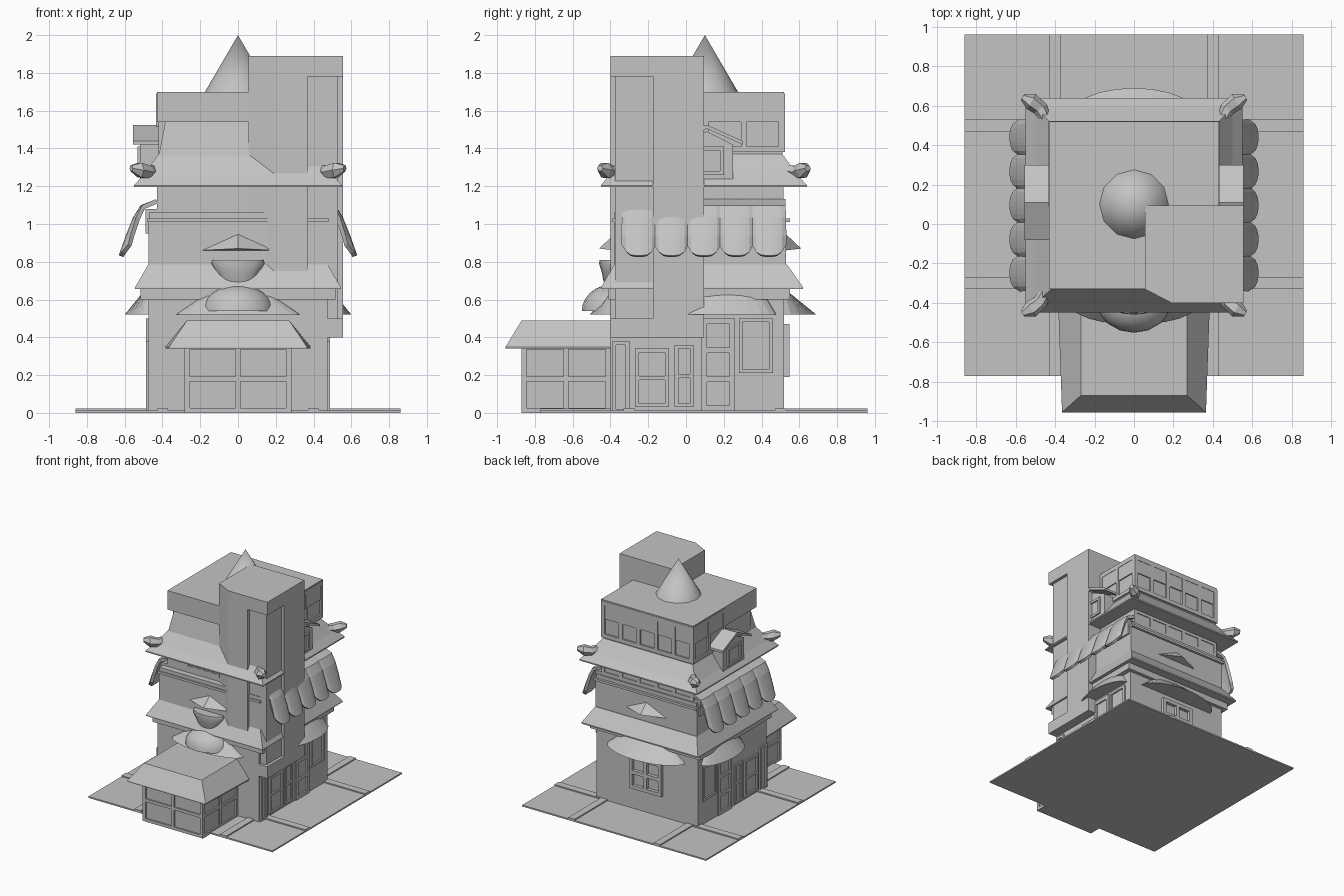
import bpy, bmesh, math

if "Cube" in bpy.data.objects:
    bpy.data.objects.remove(bpy.data.objects["Cube"])

mat = bpy.data.materials.new("plain_grey")
mat.diffuse_color = (0.55, 0.55, 0.55, 1)
mat.use_nodes = True
mat.node_tree.nodes["Principled BSDF"].inputs["Base Color"].default_value = mat.diffuse_color


def make(name, verts, faces, smooth=False):
    me = bpy.data.meshes.new(name)
    me.from_pydata(verts, [], faces)
    bm = bmesh.new()
    bm.from_mesh(me)
    bmesh.ops.recalc_face_normals(bm, faces=bm.faces)
    bm.to_mesh(me)
    bm.free()
    me.materials.append(mat)
    for p in me.polygons:
        p.use_smooth = smooth
    ob = bpy.data.objects.new(name, me)
    bpy.context.collection.objects.link(ob)
    return ob


def loft(name, rings, smooth=False):
    """Closed skin through rings with equal point counts."""
    n = len(rings[0])
    faces = [tuple(range(n))[::-1], tuple(range((len(rings) - 1) * n, len(rings) * n))]
    for r in range(len(rings) - 1):
        for i in range(n):
            j = (i + 1) % n
            faces.append((r * n + i, r * n + j, (r + 1) * n + j, (r + 1) * n + i))
    return make(name, [p for ring in rings for p in ring], faces, smooth)


def prism(name, poly, z0, z1):
    return loft(name, [[(x, y, z) for x, y in poly] for z in (z0, z1)])


def tiers(name, *levels):
    """Stacked rectangles: half width, y min, y max, z."""
    return loft(name, [[(-w, a, z), (w, a, z), (w, b, z), (-w, b, z)] for w, a, b, z in levels])


def box(name, x0, x1, y0, y1, z0, z1):
    return prism(name, [(x0, y0), (x1, y0), (x1, y1), (x0, y1)], z0, z1)


def place(side, u, d, z):
    return {"front": (u, -d, z), "back": (u, d, z), "right": (d, u, z), "left": (-d, u, z)}[side]


def frame(name, side, d, u0, u1, z0, z1, cols=1, rows=1, t=0.02, out=0.012):
    """Window frame bars standing off a wall at distance d."""
    bars = [(u0 + (u1 - u0 - t) * i / cols, u0 + (u1 - u0 - t) * i / cols + t, z0, z1) for i in range(cols + 1)]
    bars += [(u0, u1, z0 + (z1 - z0 - t) * i / rows, z0 + (z1 - z0 - t) * i / rows + t) for i in range(rows + 1)]
    vs, fs = [], []
    for a, b, c, e in bars:
        k = len(vs)
        vs += [place(side, u, q, z) for q in (d - 0.01, d + out) for u, z in ((a, c), (b, c), (b, e), (a, e))]
        fs += [tuple(k + i for i in f) for f in
               ((0, 1, 2, 3), (4, 5, 6, 7), (0, 1, 5, 4), (1, 2, 6, 5), (2, 3, 7, 6), (3, 0, 4, 7))]
    return make(name, vs, fs)


def fan_awning(name, side, d, c, half, out, z0, z1, top=0.55):
    """Bowed canopy fixed to a wall."""
    n = 12
    low = [place(side, c - half * math.cos(math.pi * i / n), d + out * math.sin(math.pi * i / n), z0) for i in range(n + 1)]
    high = [place(side, c - half * top * math.cos(math.pi * i / n), d + 0.02 * math.sin(math.pi * i / n), z1) for i in range(n + 1)]
    return loft(name, [low, high])


# Ground slab and kerbs
box("ground_slab", -0.86, 0.86, -0.77, 0.96, 0, 0.012)
for s in (-1, 1):
    a, b = sorted((s * 0.37, s * 0.43))
    box("kerb_back", a, b, 0.47, 0.96, 0.005, 0.022)
    box("kerb_front", a, b, -0.77, -0.27, 0.005, 0.022)
    a, b = sorted((s * 0.43, s * 0.86))
    box("kerb_side_back", a, b, 0.47, 0.53, 0.005, 0.022)
    box("kerb_side_front", a, b, -0.33, -0.27, 0.005, 0.022)

# Storeys
tiers("ground_floor", (0.475, -0.40, 0.52, 0), (0.475, -0.40, 0.52, 0.62))
tiers("floor_band", (0.515, -0.41, 0.55, 0.60), (0.515, -0.41, 0.55, 0.66))
tiers("lower_skirt_roof", (0.545, -0.45, 0.62, 0.655), (0.545, -0.45, 0.62, 0.665), (0.475, -0.38, 0.535, 0.785))
tiers("second_floor", (0.475, -0.38, 0.53, 0.66), (0.475, -0.38, 0.53, 1.01))
tiers("cornice", (0.48, -0.39, 0.55, 1.01), (0.48, -0.39, 0.55, 1.03), (0.47, -0.38, 0.53, 1.03), (0.47, -0.38, 0.53, 1.06))
tiers("third_floor", (0.43, -0.33, 0.51, 1.05), (0.43, -0.33, 0.51, 1.25))
tiers("upper_skirt_roof", (0.55, -0.45, 0.64, 1.195), (0.55, -0.45, 0.64, 1.205),
      (0.50, -0.405, 0.59, 1.26), (0.42, -0.33, 0.51, 1.37))
tiers("front_mansard", (0.42, -0.335, 0, 1.36), (0.385, -0.30, 0, 1.54))
tiers("attic", (0.42, -0.27, 0.51, 1.3), (0.42, -0.27, 0.51, 1.6))
tiers("roof_block", (0.43, -0.33, 0.52, 1.54), (0.43, -0.33, 0.52, 1.70)).hide_render = False

# Corner tower with chamfer and recessed corner
full = [(0.055, -0.33), (0.19, -0.40), (0.555, -0.40), (0.555, 0.095), (0.055, 0.095)]
notch = [(0.055, -0.33), (0.19, -0.40), (0.37, -0.40), (0.37, -0.375), (0.53, -0.375),
         (0.53, -0.175), (0.555, -0.175), (0.555, 0.095), (0.055, 0.095)]
prism("tower_foot", full, 0.40, 0.50)
prism("tower_shaft", notch, 0.50, 1.78)
prism("tower_head", full, 1.78, 1.89)

# Cone on the roof
n = 12
ring = [(0.175 * math.cos(2 * math.pi * i / n), 0.10 + 0.175 * math.sin(2 * math.pi * i / n), 1.70) for i in range(n)]
make("roof_cone", ring + [(0, 0.10, 2.0)], [(i, (i + 1) % n, n) for i in range(n)], True)

# Attic and third floor window rows
frame("attic_windows_back", "back", 0.515, -0.43, 0.43, 1.38, 1.69, 5, 1, 0.035, 0.008)
frame("third_windows_back", "back", 0.505, -0.43, 0.43, 1.06, 1.20, 5, 1, 0.03)
frame("third_windows_front", "front", 0.325, -0.25, 0.06, 1.10, 1.20, 4, 1, 0.02)
for s in ("left", "right"):
    frame("attic_windows_" + s, s, 0.425, 0.09, 0.52, 1.38, 1.69, 2, 1, 0.03, 0.008)

# Dormers with gabled roofs
for s, side in ((-1, "left"), (1, "right")):
    gable = [(-0.03, 1.22), (0.25, 1.22), (0.25, 1.42), (0.11, 1.49), (-0.03, 1.42)]
    loft("dormer_" + side, [[(s * x, y, z) for y, z in gable] for x in (0.38, 0.52)])
    cover = [(-0.08, 1.42), (0.11, 1.505), (0.30, 1.42), (0.30, 1.44), (0.11, 1.525), (-0.08, 1.44)]
    loft("dormer_roof_" + side, [[(s * x, y, z) for y, z in cover] for x in (0.38, 0.555)])
    frame("dormer_window_" + side, side, 0.52, 0.02, 0.20, 1.26, 1.41, 1, 1)

# Curled finials on the upper skirt corners
path = [(0.43, 0.50, 1.29, 0.025), (0.475, 0.585, 1.275, 0.038), (0.52, 0.62, 1.285, 0.045), (0.565, 0.645, 1.295, 0.018)]
tang = [(0.45, 0.9), (0.6, 0.8), (0.85, 0.5), (0.85, 0.5)]
for sx in (-1, 1):
    for sy in (-1, 1):
        rings = []
        for (x, y, z, r), (tx, ty) in zip(path, tang):
            ringp = []
            for k in range(6):
                a = math.pi * k / 3
                u = r * math.cos(a)
                ringp.append((sx * (x - u * ty), sy * (y + u * tx - 0.095) + 0.095, z + r * math.sin(a)))
            rings.append(ringp)
        loft("corner_finial", rings)

# Scalloped side awnings, five lobes each
prof = [(0.43, 1.12), (0.50, 1.09), (0.53, 1.03), (0.562, 0.93), (0.59, 0.83)]
cols = 8
for s in (-1, 1):
    for lobe in range(5):
        y0 = -0.335 + lobe * 0.172
        vs, fs = [], []
        for r, (x, z) in enumerate(prof):
            for i in range(cols + 1):
                t = 2 * i / cols - 1
                f = r / (len(prof) - 1)
                bulge = 0.03 * f * math.sqrt(max(0, 1 - t * t))
                lift = 0.06 * t ** 4 if r == 4 else 0
                vs.append((s * (x + bulge - lift * 0.3), y0 + 0.172 * i / cols, z + lift))
        w = cols + 1
        for r in range(len(prof) - 1):
            for i in range(cols):
                q = (r * w + i, r * w + i + 1, (r + 1) * w + i + 1, (r + 1) * w + i)
                fs.append(q)
        ob = make("scalloped_awning", vs, fs)
        mod = ob.modifiers.new("thickness", "SOLIDIFY")
        mod.thickness, mod.offset = 0.024, 0
    # closed cheek behind the awning
    box("awning_backing", min(s * 0.40, s * 0.49), max(s * 0.40, s * 0.49), -0.33, 0.51, 0.95, 1.08)

# Bowed canopies above the ground floor and peaked brows above
fan_awning("canopy_front", "front", 0.40, 0, 0.33, 0.11, 0.52, 0.62)
fan_awning("canopy_back", "back", 0.51, 0, 0.36, 0.18, 0.52, 0.65)
for s in ("left", "right"):
    fan_awning("canopy_" + s, s, 0.47, 0.21, 0.27, 0.13, 0.52, 0.655, 0.7)
for side, d in (("front", 0.375), ("back", 0.525)):
    pts = [place(side, *p) for p in ((-0.2, d, 0.86), (0.2, d, 0.86), (0, d, 0.95), (0, d + 0.085, 0.87))]
    make("brow_" + side, pts, [(0, 1, 2), (0, 1, 3), (1, 2, 3), (2, 0, 3)])

# Dome and flared bowl above the entrance
def round_part(name, profile, depth):
    m = 16
    return loft(name, [[(r * math.cos(2 * math.pi * i / m), -0.39 + depth * r * math.sin(2 * math.pi * i / m), z)
                        for i in range(m)] for r, z in profile], True)


for ob in (round_part("entrance_dome", [(0.19 * math.cos(a), 0.54 + 0.14 * math.sin(a))
                                        for a in (0, 0.25, 0.5, 0.75, 1.0, 1.25, 1.5)], 0.85),
           round_part("entrance_bowl", [(0.07, 0.67), (0.095, 0.70), (0.11, 0.74), (0.14, 0.79), (0.135, 0.81)], 0.5)):
    bpy.context.view_layer.objects.active = ob
    ob.select_set(True)
    bpy.ops.object.shade_smooth_by_angle(angle=math.radians(40))
    ob.select_set(False)

# Front annex with hipped roof and paned walls
tiers("annex", (0.27, -0.86, -0.38, 0), (0.27, -0.86, -0.38, 0.40))
loft("annex_roof", [
    [(-0.365, -0.955, 0.34), (0.365, -0.955, 0.34), (0.385, -0.39, 0.34), (-0.385, -0.39, 0.34)],
    [(-0.365, -0.955, 0.35), (0.365, -0.955, 0.35), (0.385, -0.39, 0.35), (-0.385, -0.39, 0.35)],
    [(-0.27, -0.87, 0.49), (0.27, -0.87, 0.49), (0.27, -0.39, 0.49), (-0.27, -0.39, 0.49)]])
frame("annex_front_panes", "front", 0.86, -0.28, 0.28, 0, 0.36, 2, 2, 0.025)
for s in ("left", "right"):
    frame("annex_panes_" + s, s, 0.27, -0.87, -0.40, 0, 0.36, 2, 2, 0.025)

# Ground floor doors and windows
frame("back_window", "back", 0.52, -0.15, 0.15, 0.19, 0.47, 2, 2, 0.03, 0.028)
for s in ("left", "right"):
    frame("shop_panel_" + s, s, 0.475, -0.27, -0.09, 0.03, 0.34, 1, 2)
    frame("side_light_" + s, s, 0.475, -0.06, 0.04, 0.03, 0.36, 1, 2)
    frame("door_" + s, s, 0.475, 0.08, 0.26, 0.01, 0.50, 1, 3, 0.03)
    frame("side_window_" + s, s, 0.475, 0.28, 0.46, 0.21, 0.50, 1, 1)
    frame("corner_post_" + s, s, 0.475, -0.39, -0.30, 0, 0.38, 1, 1)
